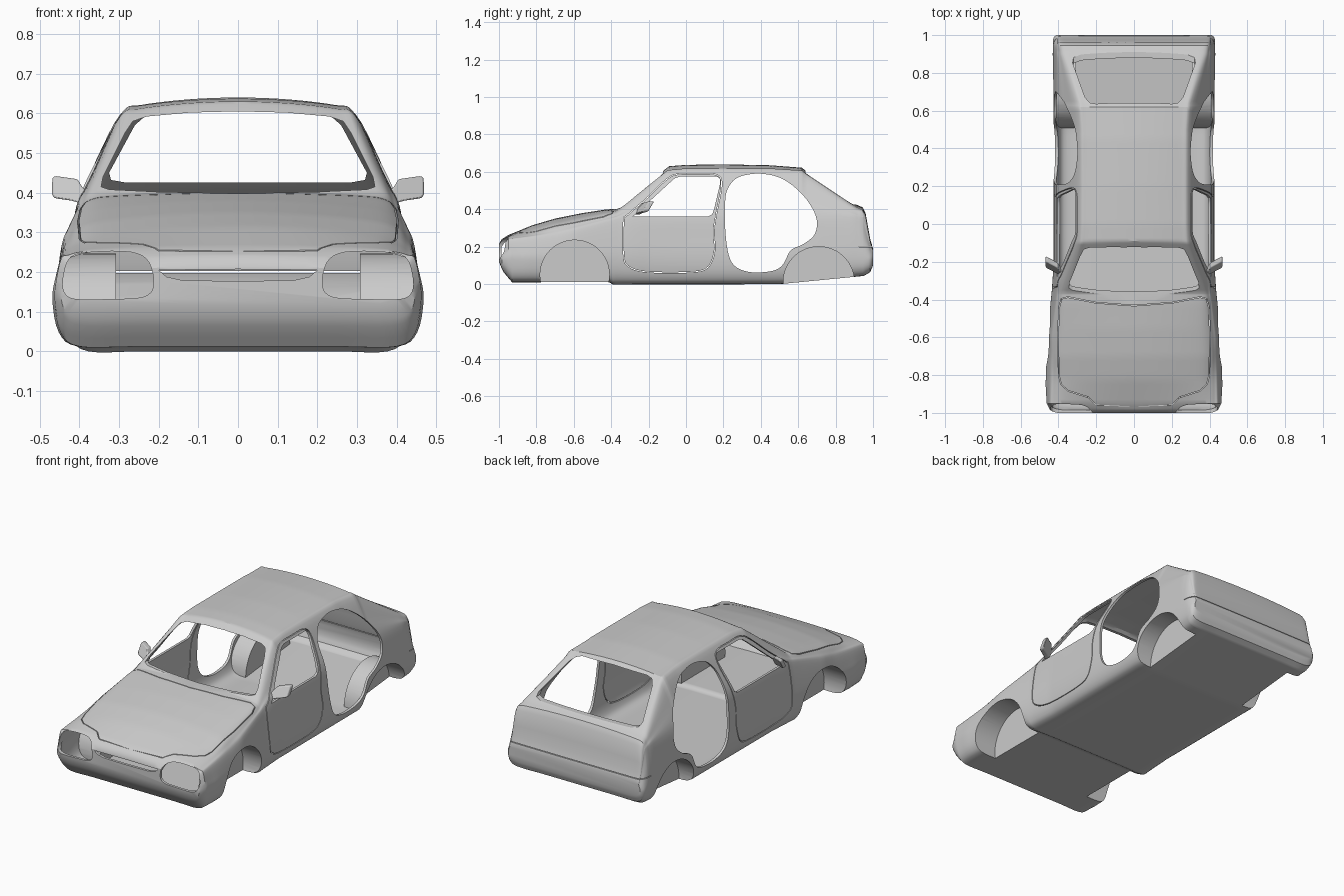
import bpy, bmesh, math
from mathutils import Vector

if "Cube" in bpy.data.objects:
    bpy.data.objects.remove(bpy.data.objects["Cube"])


def lerp(table, y):
    for (a, u), (b, v) in zip(table, table[1:]):
        if y <= b:
            return u + (v - u) * max(0, (y - a) / (b - a))
    return table[-1][1]


def spline(pts, n, closed=True):
    """Catmull-Rom through 2D points; open curves are mirrored in x at both ends."""
    p = [Vector(q) for q in pts]
    if closed:
        p = [p[-1]] + p + p[:2]
    else:
        flip = lambda v: Vector((-v.x, v.y))
        p = [flip(p[1])] + p + [flip(p[-2])]
    out = []
    for a, b, c, d in zip(p, p[1:], p[2:], p[3:]):
        for i in range(n):
            t = i / n
            out.append(0.5 * (2 * b + (c - a) * t + (2 * a - 5 * b + 4 * c - d) * t * t
                              + (3 * b - a - 3 * c + d) * t ** 3))
    return out if closed else out + [p[-2]]


def finish(name, bm):
    bmesh.ops.recalc_face_normals(bm, faces=bm.faces)
    me = bpy.data.meshes.new(name)
    bm.to_mesh(me)
    bm.free()
    ob = bpy.data.objects.new(name, me)
    bpy.context.collection.objects.link(ob)
    return ob


def prism(name, pts, axis, a, b, ring=0):
    """Extrude a 2D outline along an axis; ring > 0 makes a thin-walled tube."""
    pts = [Vector(p) for p in pts]
    put = {'x': lambda p, t: (t, p.x, p.y), 'y': lambda p, t: (p.x, t, p.y),
           'z': lambda p, t: (p.x, p.y, t)}[axis]
    bm = bmesh.new()
    n = len(pts)
    loops = [pts]
    if ring:
        inner = []
        area = sum(pts[i - 1].x * pts[i].y - pts[i].x * pts[i - 1].y for i in range(n))
        for i in range(n):
            d = (pts[(i + 1) % n] - pts[i - 1]).normalized()
            inner.append(pts[i] + Vector((-d.y, d.x)) * ring * (1 if area > 0 else -1))
        loops.append(inner)
    v = [[[bm.verts.new(put(p, t)) for p in lp] for t in (a, b)] for lp in loops]
    for lo, hi in v:
        for i in range(n):
            bm.faces.new((lo[i - 1], lo[i], hi[i], hi[i - 1]))
    for k in (0, 1):
        if ring:
            for i in range(n):
                bm.faces.new((v[0][k][i - 1], v[0][k][i], v[1][k][i], v[1][k][i - 1]))
        else:
            bm.faces.new(v[0][k])
    return finish(name, bm)


def cut(ob, cutter):
    m = ob.modifiers.new("cut", 'BOOLEAN')
    m.operation, m.solver, m.object = 'DIFFERENCE', 'EXACT', cutter
    dg = bpy.context.evaluated_depsgraph_get()
    me = bpy.data.meshes.new_from_object(ob.evaluated_get(dg))
    ob.modifiers.clear()
    ob.data = me
    bpy.data.objects.remove(cutter)


# Body lines along the length: (y, value)
TOP = [(-1, .215), (-.985, .24), (-.95, .262), (-.82, .315), (-.7, .35), (-.55, .38), (-.42, .40),
       (-.37, .405), (-.11, .615), (-.09, .63), (0, .637), (.2, .64), (.45, .635), (.62, .622),
       (.64, .605), (.91, .425), (.945, .41), (.96, .38), (.985, .24), (1, .19)]
RAIL_Z = [(-1, .195), (-.95, .25), (-.82, .275), (-.7, .31), (-.55, .345), (-.42, .375), (-.37, .385),
          (-.1, .595), (0, .605), (.45, .605), (.62, .595), (.64, .58), (.91, .405), (.945, .39),
          (.96, .365), (.985, .23), (1, .183)]
RAIL_X = [(-1, .38), (-.97, .40), (-.7, .40), (-.42, .38), (-.36, .37), (-.1, .295), (0, .29),
          (.5, .29), (.64, .30), (.9, .375), (.97, .39), (1, .39)]
BELT_X = [(-1, .408), (-.95, .445), (-.6, .44), (-.35, .408), (0, .402), (.6, .402), (.9, .41), (1, .405)]
BELT_Z = [(-1, .18), (-.95, .235), (-.7, .26), (-.42, .33), (-.3, .365), (0, .38), (.6, .38),
          (.9, .355), (.945, .34), (.985, .2), (1, .168)]
SIDE_X = [(-1, .415), (-.985, .445), (-.95, .462), (-.85, .468), (-.6, .46), (-.35, .435), (-.2, .425),
          (.5, .425), (.7, .43), (.97, .43), (.99, .425), (1, .41)]
BOTTOM = [(-1, .12), (-.98, .07), (-.93, .012), (-.41, .012), (-.39, 0), (.5, .002), (.95, .045),
          (.985, .065), (1, .1)]


def section(y):
    zt, zr, wr, wb, zs, w, zb = [lerp(t, y) for t in (TOP, RAIL_Z, RAIL_X, BELT_X, BELT_Z, SIDE_X, BOTTOM)]
    zm, dz = max(.13, zb + .03), zt - zr
    pts = [(0, zb), (.55 * w, zb), (.86 * w, zb), (.965 * w, zb + .3 * (zm - zb)), (w, zm),
           ((w + wb) / 2 + .004, (zm + zs) / 2), (wb, zs), ((wb + wr) / 2 + .005, (zs + zr) / 2),
           (wr, zr), (.85 * wr, zr + .45 * dz), (.45 * wr, zr + .85 * dz), (0, zt)]
    half = spline(pts, 4, closed=False)
    return half + [Vector((-p.x, p.y)) for p in half[-2:0:-1]], zb, zt


def loft(name, t):
    """Body skin; t insets it to make the inner skin."""
    ys = sorted(set([round(-.975 + .025 * i, 3) for i in range(79)]
                    + [-1, -.985, -.93, -.41, -.39, -.37, -.11, -.09, .62, .64, .91, .945, .96, .985, .993, 1]))
    bm = bmesh.new()
    rings = []
    for y in ys:
        sec, zb, zt = section(y)
        h = zt - zb
        rings.append([bm.verts.new((p.x * (1 - 2.7 * t), y * (1 - 1.2 * t),
                                    zb + t + (p.y - zb) * (h - 2 * t) / h)) for p in sec])
    for r, s in zip(rings, rings[1:]):
        for i in range(len(r)):
            bm.faces.new((r[i - 1], r[i], s[i], s[i - 1]))
    bm.faces.new(rings[0])
    bm.faces.new(rings[-1])
    return finish(name, bm)


def wheel_wells(ob, t):
    for y, z, r in ((-.595, .05, .185), (.71, .01, .19)):
        for s in (-1, 1):
            circ = [(y + (r + t) * math.cos(a * math.pi / 24), z + (r + t) * math.sin(a * math.pi / 24))
                    for a in range(48)]
            cut(ob, prism("well", circ, 'x', s * (.32 - t), s * .6))


def mirrored(pts):
    return pts + [(-x, z) for x, z in reversed(pts) if x > 0]


# Hollow shell with wheel housings
WALL = .012
body = loft("car_body_shell", 0)
wheel_wells(body, 0)
inner = loft("inner_skin", WALL)
wheel_wells(inner, WALL)
cut(body, inner)

# Windscreen and rear window openings
cut(body, prism("windscreen", mirrored([(0, .398), (.2, .402), (.325, .408), (.345, .415), (.34, .44), (.285, .55),
                                        (.265, .58), (.23, .592), (.12, .602), (0, .605)]), 'y', -.5, 0))
cut(body, prism("rear_window", mirrored([(0, .425), (.28, .425), (.32, .432), (.325, .45), (.26, .57),
                                         (.235, .592), (.2, .6), (0, .605)]), 'y', .5, 1.1))

# Rear door openings and front door windows
cut(body, prism("rear_door", spline([(.21, .45), (.235, .53), (.29, .575), (.4, .59), (.52, .56), (.63, .47),
                                     (.695, .36), (.69, .27), (.63, .215), (.56, .18), (.515, .1), (.45, .068),
                                     (.33, .066), (.245, .115), (.213, .25)], 5), 'x', -.6, .6))
cut(body, prism("door_window", [(-.285, .36), (.115, .36), (.14, .372), (.15, .4), (.183, .54), (.18, .565),
                                (.165, .575), (-.03, .575), (-.06, .565), (-.08, .548)], 'x', -.6, .6))

# Panel gaps around the front doors, bonnet and rear bumper
cut(body, prism("door_gap", spline([(-.335, .34), (-.335, .15), (-.305, .09), (-.2, .062), (.03, .062), (.12, .09),
                                    (.155, .18), (.15, .28), (.165, .38), (.192, .53), (.165, .585), (.05, .591),
                                    (-.05, .588), (-.11, .557), (-.22, .452), (-.315, .37)], 5), 'x', -.6, .6, .004))
cut(body, prism("bonnet_gap", mirrored([(0, -.43), (.2, -.415), (.35, -.385), (.385, -.395), (.398, -.44),
                                        (.405, -.6), (.40, -.8), (.388, -.85), (.35, -.885), (.24, -.92),
                                        (.2, -.96), (0, -.97)]), 'z', .252, .7, .004))
cut(body, prism("bumper_gap", [(-.6, .198), (.6, .198), (.6, .202), (-.6, .202)], 'y', .925, 1.1))

# Headlight and grille openings
for s in (-1, 1):
    lamp = spline([(.213, .165), (.24, .137), (.32, .132), (.41, .132), (.438, .15), (.44, .19), (.422, .237),
                   (.37, .25), (.27, .25), (.225, .225)], 4)
    cut(body, prism("headlight", [(s * p.x, p.y) for p in lamp], 'y', -1.1, -.9))
cut(body, prism("grille", mirrored([(0, .177), (.14, .179), (.18, .188), (.2, .205), (0, .207)]), 'y', -1.1, -.94))

# Door mirrors
mirrors = []
for s in (-1, 1):
    ob = prism("left_mirror" if s < 0 else "right_mirror",
               [(s * x, z) for x, z in ((.385, .37), (.42, .38), (.462, .386), (.469, .395), (.468, .438),
                                        (.46, .442), (.405, .434), (.393, .415), (.38, .4))], 'y', -.235, -.205)
    for v in ob.data.vertices:
        v.co.y += (abs(v.co.x) - .43) * .45 + (v.co.z - .41) * .6
    b = ob.modifiers.new("soft_edges", 'BEVEL')
    b.width, b.segments = .004, 2
    mirrors.append(ob)

# Smooth shading
bpy.ops.object.select_all(action='DESELECT')
for ob in [body] + mirrors:
    ob.select_set(True)
bpy.context.view_layer.objects.active = body
bpy.ops.object.shade_smooth_by_angle(angle=math.radians(32))
